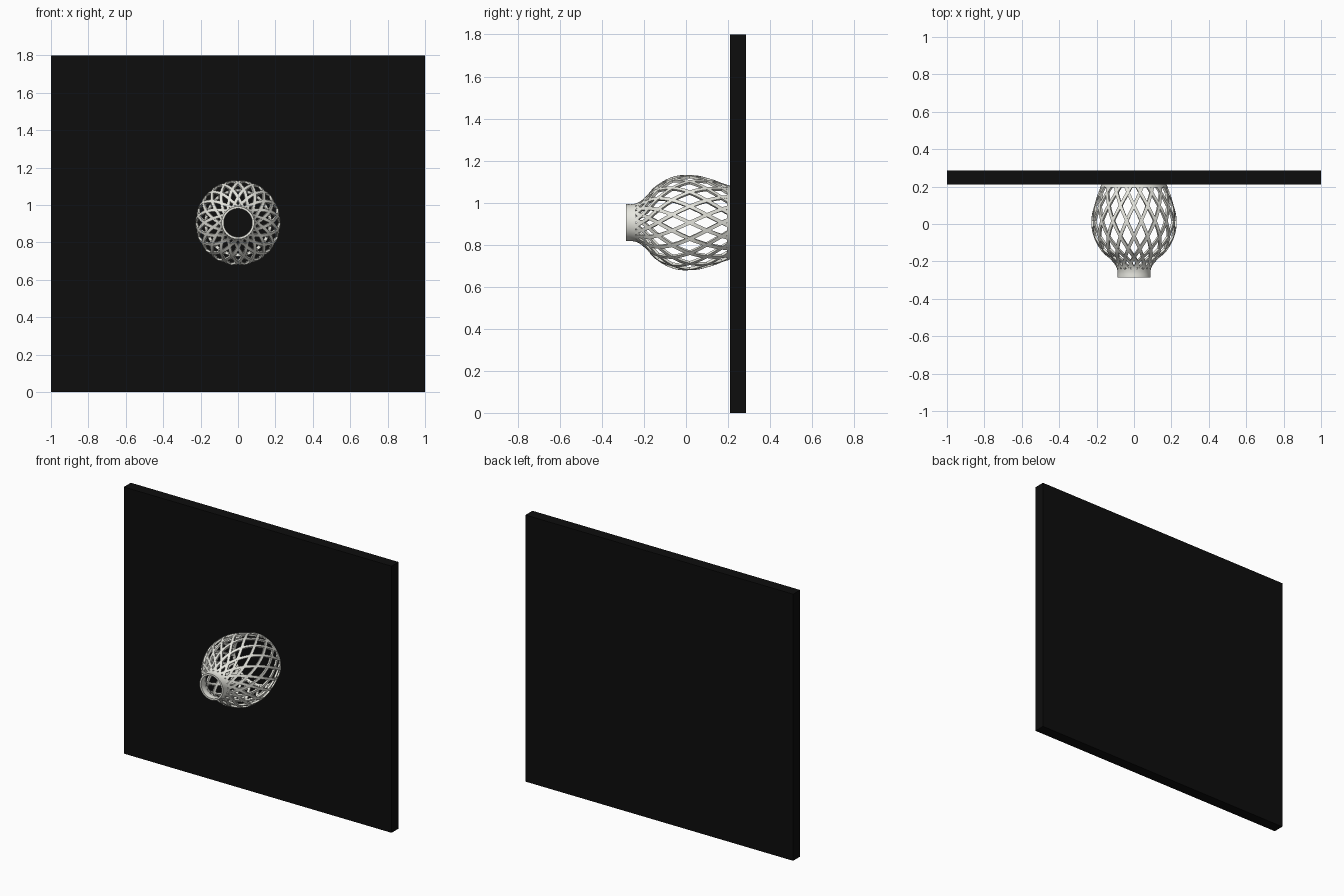
import bpy, bmesh, math

if "Cube" in bpy.data.objects:
    bpy.data.objects.remove(bpy.data.objects["Cube"])

CZ = 0.905          # height of the lattice axis
N = 18              # strands in each direction
WALL_T = 0.012      # shell thickness
HALF_W = 0.0085     # half width of a strand
K = 0.46            # helix steepness

# outer profile: (y along axis, radius)
PROFILE = [(-0.285, 0.088), (-0.255, 0.088), (-0.225, 0.097), (-0.19, 0.125),
           (-0.155, 0.165), (-0.115, 0.194), (-0.06, 0.219), (0.0, 0.228),
           (0.06, 0.223), (0.13, 0.204), (0.18, 0.186), (0.212, 0.174)]


def radius(y):
    # cubic Hermite interpolation through the profile
    p = PROFILE
    i = max(k for k in range(len(p) - 1) if p[k][0] <= y + 1e-9)
    def slope(k):
        a, b = p[max(k - 1, 0)], p[min(k + 1, len(p) - 1)]
        return (b[1] - a[1]) / (b[0] - a[0])
    h = p[i + 1][0] - p[i][0]
    t = (y - p[i][0]) / h
    return ((2*t**3 - 3*t**2 + 1) * p[i][1] + (t**3 - 2*t**2 + t) * h * slope(i)
            + (3*t**2 - 2*t**3) * p[i + 1][1] + (t**3 - t**2) * h * slope(i + 1))


def frame(y):
    # outer and inner (y, radius) points across the shell
    e = 0.002
    y0, y1 = max(y - e, PROFILE[0][0]), min(y + e, PROFILE[-1][0] - 1e-6)
    d = (radius(y1) - radius(y0)) / (y1 - y0)
    n = math.hypot(1, d)
    r = radius(y)
    return (y, r), (y + WALL_T * d / n, r - WALL_T / n), n, d


def point(yr, a):
    return (yr[1] * math.sin(a), yr[0], CZ + yr[1] * math.cos(a))


def material(name, color):
    m = bpy.data.materials.new(name)
    m.diffuse_color = color
    m.use_nodes = True
    m.node_tree.nodes["Principled BSDF"].inputs["Base Color"].default_value = m.diffuse_color
    return m


def finish(bm, name, mat, smooth=True):
    bmesh.ops.recalc_face_normals(bm, faces=bm.faces)
    me = bpy.data.meshes.new(name)
    bm.to_mesh(me)
    bm.free()
    ob = bpy.data.objects.new(name, me)
    bpy.context.collection.objects.link(ob)
    me.materials.append(mat)
    if smooth:
        bpy.ops.object.select_all(action='DESELECT')
        ob.select_set(True)
        bpy.context.view_layer.objects.active = ob
        bpy.ops.object.shade_smooth_by_angle(angle=math.radians(40))
    return ob


def band(name, ya, yb, steps, mat):
    # closed revolved ring of the shell
    ys = [ya + (yb - ya) * i / steps for i in range(steps + 1)]
    fr = [frame(y) for y in ys]
    loop = [f[0] for f in fr] + [(max(ya, min(f[1][0], yb)), f[1][1]) for f in reversed(fr)]
    bm = bmesh.new()
    S = 72
    rings = [[bm.verts.new(point(q, math.tau * s / S)) for q in loop] for s in range(S)]
    for s in range(S):
        a, b = rings[s], rings[(s + 1) % S]
        for j in range(len(loop)):
            k = (j + 1) % len(loop)
            bm.faces.new((a[j], a[k], b[k], b[j]))
    finish(bm, name, mat)


black = material("black", (0.004, 0.004, 0.004, 1))
ivory = material("ivory", (0.8, 0.8, 0.74, 1))

# wall panel
bm = bmesh.new()
bmesh.ops.create_cube(bm, size=1)
for v in bm.verts:
    v.co = (v.co.x * 2, 0.2475 + v.co.y * 0.075, 0.9 + v.co.z * 1.8)
finish(bm, "wall_panel", black, False)

# solid neck and back rim
band("neck", -0.285, -0.24, 8, ivory)
band("back_rim", 0.195, 0.2115, 3, ivory)

# crossing helical strands of constant steepness
STEPS = 56
Y0, Y1 = -0.245, 0.2
ys = [Y0 + (Y1 - Y0) * i / STEPS for i in range(STEPS + 1)]
path, turn = [], 0.0
for i, y in enumerate(ys):
    o, inn, n, d = frame(y)
    if i:
        turn += K / o[1] * n * (ys[i] - ys[i - 1])
    path.append((o, inn, turn, HALF_W * math.hypot(1, K) / o[1]))

for sign, name in ((1, "right_hand_strands"), (-1, "left_hand_strands")):
    bm = bmesh.new()
    for s in range(N):
        base = math.tau * s / N
        prev = None
        for o, inn, t, w in path:
            a = base + sign * t
            cur = [bm.verts.new(point(q, a + k * w))
                   for q, k in ((o, -1), (o, 1), (inn, 1), (inn, -1))]
            if prev:
                for j in range(4):
                    k = (j + 1) % 4
                    bm.faces.new((prev[j], prev[k], cur[k], cur[j]))
            else:
                bm.faces.new(cur)
            prev = cur
        bm.faces.new(prev)
    finish(bm, name, ivory)
